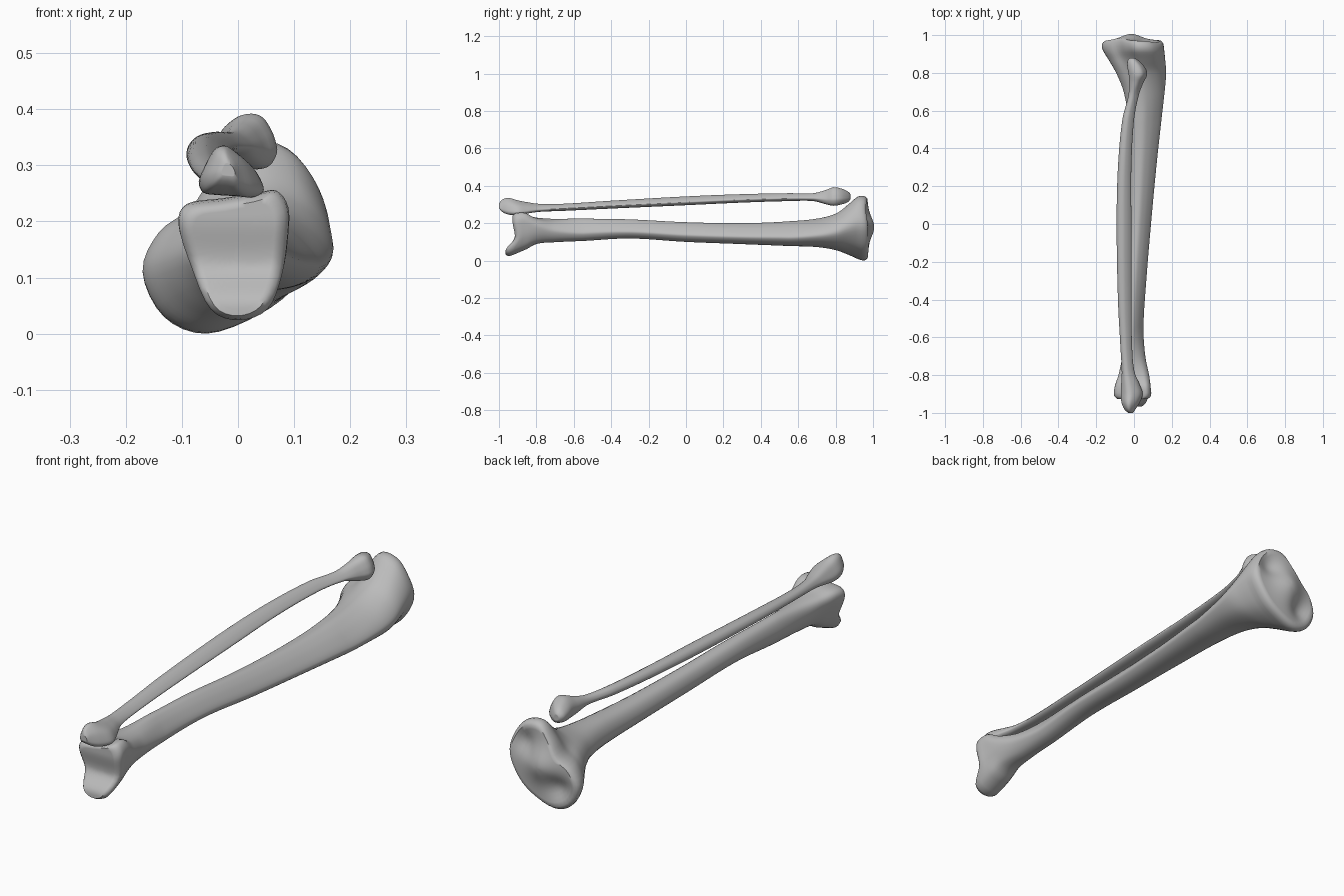
import bpy, bmesh, math

if "Cube" in bpy.data.objects:
    bpy.data.objects.remove(bpy.data.objects["Cube"], do_unlink=True)

bone_grey = bpy.data.materials.new("bone_grey")
bone_grey.use_nodes = True
colour = (.5, .5, .5, 1)
bone_grey.diffuse_color = colour
bone_grey.node_tree.nodes["Principled BSDF"].inputs["Base Color"].default_value = colour

SIDES = 48
STEP = .0125


def hermite(a, b, slope_a, slope_b, t):
    """Smooth step from a to b with the given end slopes."""
    return (a * (2*t**3 - 3*t*t + 1) + b * (3*t*t - 2*t**3)
            + slope_a * (t**3 - 2*t*t + t) + slope_b * (t**3 - t*t))


def closed_profile(points):
    """Round a closed outline and fit it to the range -1 to 1."""
    n, per = len(points), SIDES // len(points)
    out = []
    for i in range(n):
        p, a, b, q = (points[(i + k) % n] for k in (-1, 0, 1, 2))
        for s in range(per):
            out.append([hermite(a[k], b[k], (b[k] - p[k]) / 2, (q[k] - a[k]) / 2, s / per)
                        for k in (0, 1)])
    for k in (0, 1):
        low, high = min(v[k] for v in out), max(v[k] for v in out)
        for v in out:
            v[k] = 2 * (v[k] - low) / (high - low) - 1
    return out


def refine(rows):
    """Add smooth in-between sections along the length."""
    def slope(i, k):
        a, b = rows[max(i - 1, 0)], rows[min(i + 1, len(rows) - 1)]
        return (b[k] - a[k]) / (b[0] - a[0])
    out = []
    for i in range(len(rows) - 1):
        a, b = rows[i], rows[i + 1]
        h = b[0] - a[0]
        count = max(2, round(h / STEP))
        for s in range(count):
            t = s / count
            out.append([a[0] + h * t] + [hermite(a[k], b[k], slope(i, k) * h, slope(i + 1, k) * h, t)
                                         for k in range(1, len(a))])
    return out + [list(rows[-1])]


def ramp(t):
    t = max(0, min(1, t))
    return t * t * (3 - 2 * t)


def bump(x, z, cx, cz, r):
    return math.exp(-((x - cx)**2 + (z - cz)**2) / r**2)


def loft_bone(name, rows, middle, front, back, front_relief, back_relief):
    """Loft sections (y, x range, z range, blend) and close both ends with shaped caps."""
    rows = refine(rows)
    y0, y1 = rows[0][0], rows[-1][0]
    bm = bmesh.new()

    def place(x, y, z):
        wf, wb = ramp(1 - (y - y0) / .07), ramp(1 - (y1 - y) / .05)
        return bm.verts.new((x, y + wf * front_relief(x, z) + wb * back_relief(x, z), z))

    def outline(row):
        y, xa, xb, za, zb, mix = row
        end, w = (front if mix < 0 else back), min(1, abs(mix))
        return [((xa + xb) / 2 + (xb - xa) / 2 * (m[0] * (1 - w) + e[0] * w),
                 (za + zb) / 2 + (zb - za) / 2 * (m[1] * (1 - w) + e[1] * w))
                for m, e in zip(middle, end)]

    def bridge(a, b):
        for i in range(SIDES):
            j = (i + 1) % SIDES
            bm.faces.new((a[i], a[j], b[j], b[i]))

    rings = [[place(x, r[0], z) for x, z in outline(r)] for r in rows]
    for a, b in zip(rings, rings[1:]):
        bridge(a, b)
    # end surfaces made of shrinking rings
    for row, ring in ((rows[0], rings[0]), (rows[-1], rings[-1])):
        pts = outline(row)
        cx, cz = (sum(p[k] for p in pts) / SIDES for k in (0, 1))
        for step in range(9, 0, -1):
            s = step / 10
            inner = [place(cx + (x - cx) * s, row[0], cz + (z - cz) * s) for x, z in pts]
            bridge(ring, inner)
            ring = inner
        tip = place(cx, row[0], cz)
        for i in range(SIDES):
            bm.faces.new((ring[i], ring[(i + 1) % SIDES], tip))
    bmesh.ops.recalc_face_normals(bm, faces=bm.faces)
    mesh = bpy.data.meshes.new(name)
    bm.to_mesh(mesh)
    bm.free()
    mesh.materials.append(bone_grey)
    obj = bpy.data.objects.new(name, mesh)
    bpy.context.collection.objects.link(obj)
    bpy.ops.object.select_all(action='DESELECT')
    obj.select_set(True)
    bpy.context.view_layer.objects.active = obj
    bpy.ops.object.shade_smooth_by_angle(angle=math.radians(50))
    return obj


# cross-sections: three-sided shaft, ankle end, knee end, thin-bone ends
shaft = closed_profile([(1, -.4), (.75, -.75), (.35, -.95), (-.2, -1), (-.7, -.7), (-1, -.1),
                        (-.9, .5), (-.6, .9), (-.1, 1), (.35, .7), (.7, .3), (.95, -.1)])
ankle = closed_profile([(.085, .17), (.075, .1), (.05, .04), (0, .02), (-.05, .04), (-.085, .12),
                        (-.105, .19), (-.09, .225), (-.03, .235), (.03, .245), (.065, .25), (.085, .22)])
knee = closed_profile([(.17, .18), (.12, .09), (.05, .035), (-.05, 0), (-.13, .03), (-.17, .11),
                       (-.14, .18), (-.08, .225), (-.035, .29), (.02, .345), (.1, .33), (.155, .26)])
wedge = closed_profile([(1, -.75), (.7, -1), (.2, -.95), (-.4, -.9), (-.85, -.8), (-1, -.3),
                        (-.8, .3), (-.5, .85), (-.1, 1), (.3, .75), (.7, .3), (.95, -.3)])
knob = closed_profile([(1, -.4), (.75, -.85), (.3, -1), (-.3, -.9), (-.8, -.6), (-1, 0),
                       (-.85, .5), (-.4, .9), (.1, 1), (.5, .85), (.8, .4), (.95, 0)])


def ankle_relief(x, z):
    return -.05 * ramp((.125 - z) / .075) - .012 * ramp((z - .13) / .08)


def knee_relief(x, z):
    return (.03 * bump(x, z, -.015, .18, .07) + .012 * bump(x, z, 0, .15, .2)
            - .024 * bump(x, z, -.085, .095, .05) - .024 * bump(x, z, .075, .25, .05))


def flat(x, z):
    return 0


loft_bone("shin_bone", [
    (-.915, -.088, .072, .032, .24, -1), (-.9, -.105, .09, .024, .253, -1),
    (-.86, -.102, .088, .055, .255, -1), (-.8, -.085, .08, .088, .237, -.7),
    (-.7, -.065, .06, .098, .226, -.3), (-.55, -.055, .05, .105, .225, 0),
    (-.3, -.045, .065, .118, .22, 0), (0, -.03, .09, .1, .205, 0),
    (.3, -.025, .118, .088, .2, 0), (.55, -.03, .145, .078, .21, 0),
    (.7, -.055, .162, .072, .23, .2), (.8, -.095, .17, .055, .265, .5),
    (.87, -.135, .165, .03, .31, .85), (.92, -.165, .16, .008, .343, 1),
    (.95, -.17, .155, 0, .345, 1), (.965, -.155, .142, .014, .332, 1),
], shaft, ankle, knee, ankle_relief, knee_relief)

loft_bone("calf_bone", [
    (-1, -.03, -.005, .28, .305, -1), (-.985, -.048, .005, .262, .325, -1),
    (-.95, -.065, .028, .246, .335, -1), (-.9, -.07, .046, .243, .322, -1),
    (-.85, -.068, .03, .25, .312, -.8), (-.78, -.065, .002, .26, .303, -.4),
    (-.65, -.072, -.01, .266, .304, 0), (-.4, -.085, -.014, .278, .32, 0),
    (0, -.092, -.014, .296, .343, 0), (.3, -.085, -.014, .31, .355, 0),
    (.55, -.062, 0, .318, .36, 0), (.68, -.03, .025, .318, .36, 0),
    (.75, -.026, .05, .3, .378, .7), (.79, -.028, .07, .293, .392, 1),
    (.83, -.035, .058, .3, .385, 1), (.865, -.034, .025, .312, .37, 1),
    (.88, -.022, .002, .328, .355, 1),
], shaft, wedge, knob, flat, flat)
